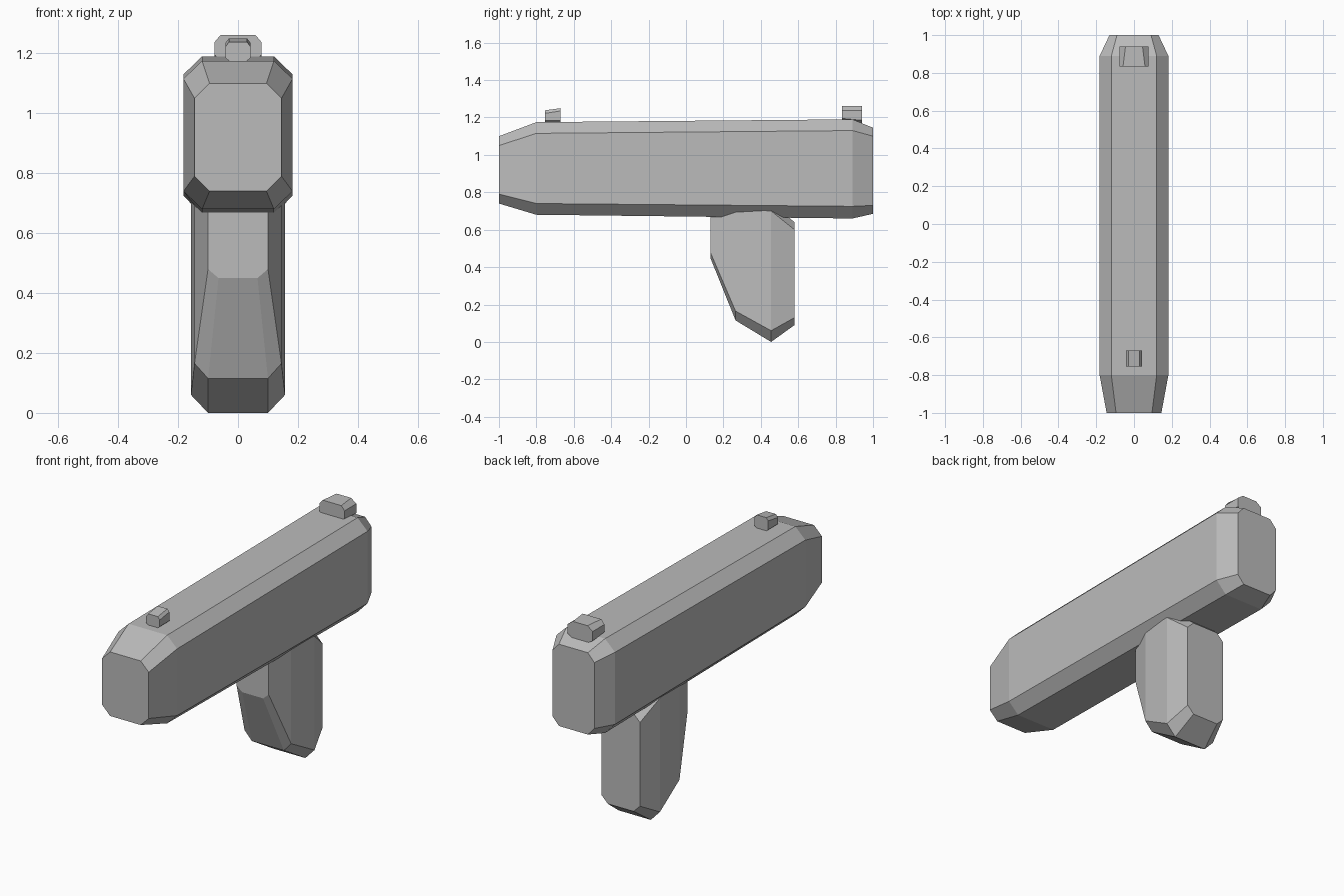
import bpy
import bmesh

if "Cube" in bpy.data.objects:
    bpy.data.objects.remove(bpy.data.objects["Cube"])

grey = bpy.data.materials.new("plain grey")
grey.use_nodes = True
color = (0.5, 0.5, 0.5, 1)
grey.diffuse_color = color
grey.node_tree.nodes["Principled BSDF"].inputs["Base Color"].default_value = color


def octagon_loft(name, sections):
    """Loft chamfered rectangles along y.
    Section: y, half width, flat half width, bottom, lower corner, upper corner, top."""
    bm = bmesh.new()
    rings = []
    for y, w, f, z0, z1, z2, z3 in sections:
        right = [(f, z0), (w, z1), (w, z2), (f, z3)]
        outline = right + [(-x, z) for x, z in reversed(right)]
        rings.append([bm.verts.new((x, y, z)) for x, z in outline])
    for a, b in zip(rings, rings[1:]):
        for i in range(8):
            j = (i + 1) % 8
            bm.faces.new((a[i], a[j], b[j], b[i]))
    bm.faces.new(rings[0])
    bm.faces.new(rings[-1])
    bmesh.ops.recalc_face_normals(bm, faces=bm.faces)
    mesh = bpy.data.meshes.new(name)
    bm.to_mesh(mesh)
    bm.free()
    mesh.materials.append(grey)
    obj = bpy.data.objects.new(name, mesh)
    bpy.context.collection.objects.link(obj)
    return obj


# Long slide with tapered ends
octagon_loft("slide", [
    (-1.0, 0.145, 0.095, 0.74, 0.79, 1.05, 1.10),
    (-0.8, 0.182, 0.12, 0.68, 0.74, 1.115, 1.175),
    (0.89, 0.182, 0.12, 0.66, 0.725, 1.13, 1.19),
    (1.0, 0.13, 0.09, 0.685, 0.73, 1.10, 1.145),
])

# Handle with a pointed base
octagon_loft("grip", [
    (0.13, 0.10, 0.065, 0.45, 0.48, 0.67, 0.70),
    (0.265, 0.145, 0.10, 0.115, 0.165, 0.71, 0.76),
    (0.455, 0.157, 0.10, 0.0, 0.06, 0.70, 0.75),
    (0.58, 0.12, 0.08, 0.09, 0.13, 0.60, 0.64),
])

# Sights on the top
octagon_loft("front_sight", [
    (-0.755, 0.042, 0.03, 1.175, 1.185, 1.222, 1.238),
    (-0.67, 0.042, 0.03, 1.175, 1.185, 1.235, 1.25),
])
octagon_loft("rear_sight", [
    (0.835, 0.078, 0.058, 1.175, 1.195, 1.238, 1.262),
    (0.94, 0.078, 0.045, 1.165, 1.185, 1.238, 1.262),
])
